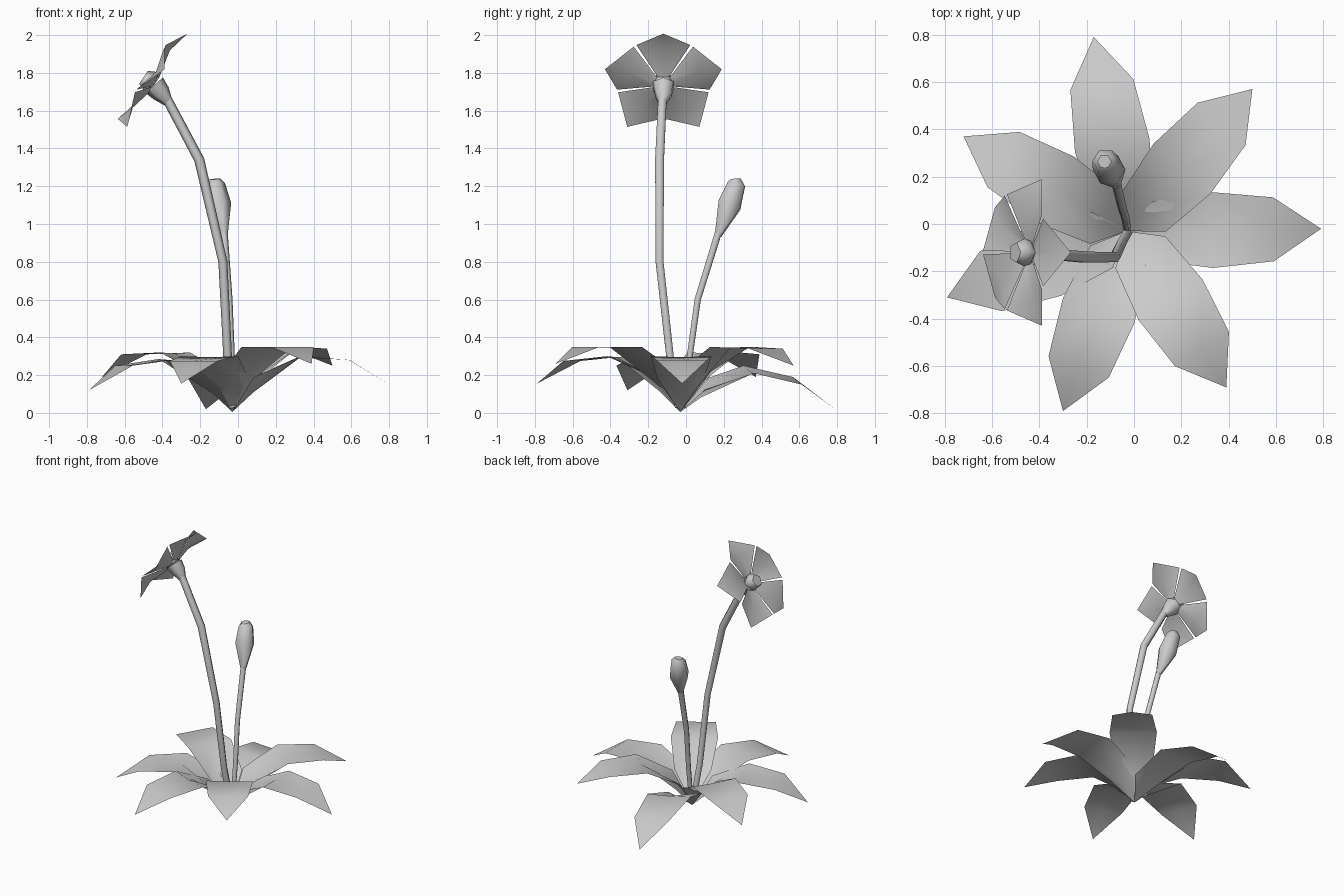
import bpy, math
from mathutils import Vector

cube = bpy.data.objects.get("Cube")
if cube:
    bpy.data.objects.remove(cube, do_unlink=True)

# Single plain material
grey = bpy.data.materials.new("plain_grey")
grey.use_nodes = True
color = (0.6, 0.6, 0.6, 1)
grey.diffuse_color = color
for node in grey.node_tree.nodes:
    if node.type == "BSDF_PRINCIPLED":
        node.inputs["Base Color"].default_value = color


def add_mesh(name, verts, faces):
    mesh = bpy.data.meshes.new(name)
    mesh.from_pydata([tuple(v) for v in verts], [], faces)
    mesh.materials.append(grey)
    for poly in mesh.polygons:
        poly.use_smooth = len(poly.vertices) < 5
    mesh.update()
    obj = bpy.data.objects.new(name, mesh)
    bpy.context.collection.objects.link(obj)
    return obj


def loft(name, rings, sides=6):
    """Tube through (x, y, z, radius) rings, capped at both ends."""
    points = [Vector(r[:3]) for r in rings]
    verts, faces = [], []
    for i, ring in enumerate(rings):
        before, after = points[max(i - 1, 0)], points[min(i + 1, len(points) - 1)]
        axis = (after - before).normalized()
        u = Vector((0, 1, 0)).cross(axis).normalized()
        v = axis.cross(u)
        for k in range(sides):
            a = math.tau * k / sides
            verts.append(points[i] + (u * math.cos(a) + v * math.sin(a)) * ring[3])
    for i in range(len(rings) - 1):
        for k in range(sides):
            n = (k + 1) % sides
            faces.append((i * sides + k, i * sides + n,
                          (i + 1) * sides + n, (i + 1) * sides + k))
    faces.append(tuple(reversed(range(sides))))
    last = (len(rings) - 1) * sides
    faces.append(tuple(range(last, last + sides)))
    return add_mesh(name, verts, faces)


# Rosette leaves: folded, wide roots, flat blades, drooping to a point
root = Vector((-0.03, -0.03, 0.005))


def leaf(name, tip_x, tip_y, z_mid, z_outer, z_tip, roll):
    tip = Vector((tip_x, tip_y, z_tip))
    run = Vector((tip.x - root.x, tip.y - root.y, 0))
    side = Vector((-run.y, run.x, 0)).normalized()

    def section(part, half_width, z_edge, z_keel):
        mid = root + run * part
        mid.z = z_edge
        edge = side * half_width + Vector((0, 0, roll))
        return [mid + edge, Vector((mid.x, mid.y, z_keel)), mid - edge]

    verts = [root]
    verts += section(0.135, 0.125, 0.63 * z_mid, 0.36 * z_mid)
    verts += section(0.44, 0.16, z_mid, z_mid - 0.005)
    verts += section(0.755, 0.135, z_outer, z_outer)
    verts.append(tip)
    faces = [(0, 2, 1), (0, 3, 2)]
    for s in (1, 4):
        faces += [(s, s + 1, s + 4, s + 3), (s + 1, s + 2, s + 5, s + 4)]
    faces += [(7, 8, 10), (8, 9, 10)]
    add_mesh(name, verts, faces)


leaves = [
    ("leaf_back", -0.17, 0.79, 0.23, 0.17, 0.02, 0.02),
    ("leaf_back_left", 0.50, 0.57, 0.35, 0.34, 0.25, 0),
    ("leaf_left", 0.79, -0.02, 0.30, 0.28, 0.155, 0),
    ("leaf_front_left", 0.39, -0.69, 0.35, 0.35, 0.26, 0),
    ("leaf_front", -0.30, -0.79, 0.30, 0.275, 0.155, 0),
    ("leaf_front_right", -0.79, -0.31, 0.285, 0.25, 0.12, 0),
    ("leaf_back_right", -0.72, 0.37, 0.32, 0.31, 0.19, 0),
]
for spec in leaves:
    leaf(*spec)

# Flower frame: facing outward and up
center = Vector((-0.444, -0.12, 1.735))
facing = Vector((-0.84, 0, 0.545)).normalized()
across = Vector((0, 1, 0))
up = facing.cross(across) * -1
if up.z < 0:
    up = -up


def on_flower(radius, angle, height):
    return center + (across * math.sin(angle) + up * math.cos(angle)) * radius + facing * height


# Tall stem
loft("flower_stem", [
    (-0.03, -0.04, 0.03, 0.022), (-0.055, -0.085, 0.3, 0.023),
    (-0.08, -0.14, 0.8, 0.024), (-0.205, -0.14, 1.34, 0.027),
    (-0.375, -0.125, 1.66, 0.026)])

# Cup below the petals and the knob in the middle
loft("flower_cup", [
    (-0.37, -0.125, 1.645, 0.026), (-0.405, -0.12, 1.69, 0.05),
    tuple(center) + (0.062,)])
loft("flower_knob", [
    tuple(center) + (0.05,),
    tuple(center + facing * 0.035) + (0.062,),
    tuple(center + facing * 0.07) + (0.045,)], sides=5)

# Five petals around the cup: raised side corners, tips curled back
spread = math.radians(34)
for i in range(5):
    a = math.tau * i / 5
    verts = []
    for s in (-1, 1):
        verts += [on_flower(0.055, a + s * spread, 0.01), on_flower(0.255, a + s * spread, 0.065)]
    verts += [on_flower(0.05, a, 0), on_flower(0.2, a, 0.03), on_flower(0.325, a, 0)]
    faces = [(0, 4, 5, 1), (4, 2, 3, 5), (1, 5, 6), (5, 3, 6)]
    petal = add_mesh(f"petal_{i + 1}", verts, faces)
    if petal.data.polygons[0].normal.dot(facing) < 0:
        petal.data.flip_normals()

# Short stem with its closed bud
loft("bud_stem", [
    (-0.03, -0.02, 0.03, 0.016), (-0.035, 0.02, 0.3, 0.018),
    (-0.048, 0.062, 0.6, 0.019), (-0.075, 0.17, 0.95, 0.021)])
loft("bud", [
    (-0.075, 0.17, 0.94, 0.021), (-0.105, 0.23, 1.10, 0.07),
    (-0.122, 0.266, 1.208, 0.054), (-0.125, 0.264, 1.238, 0.03)])
